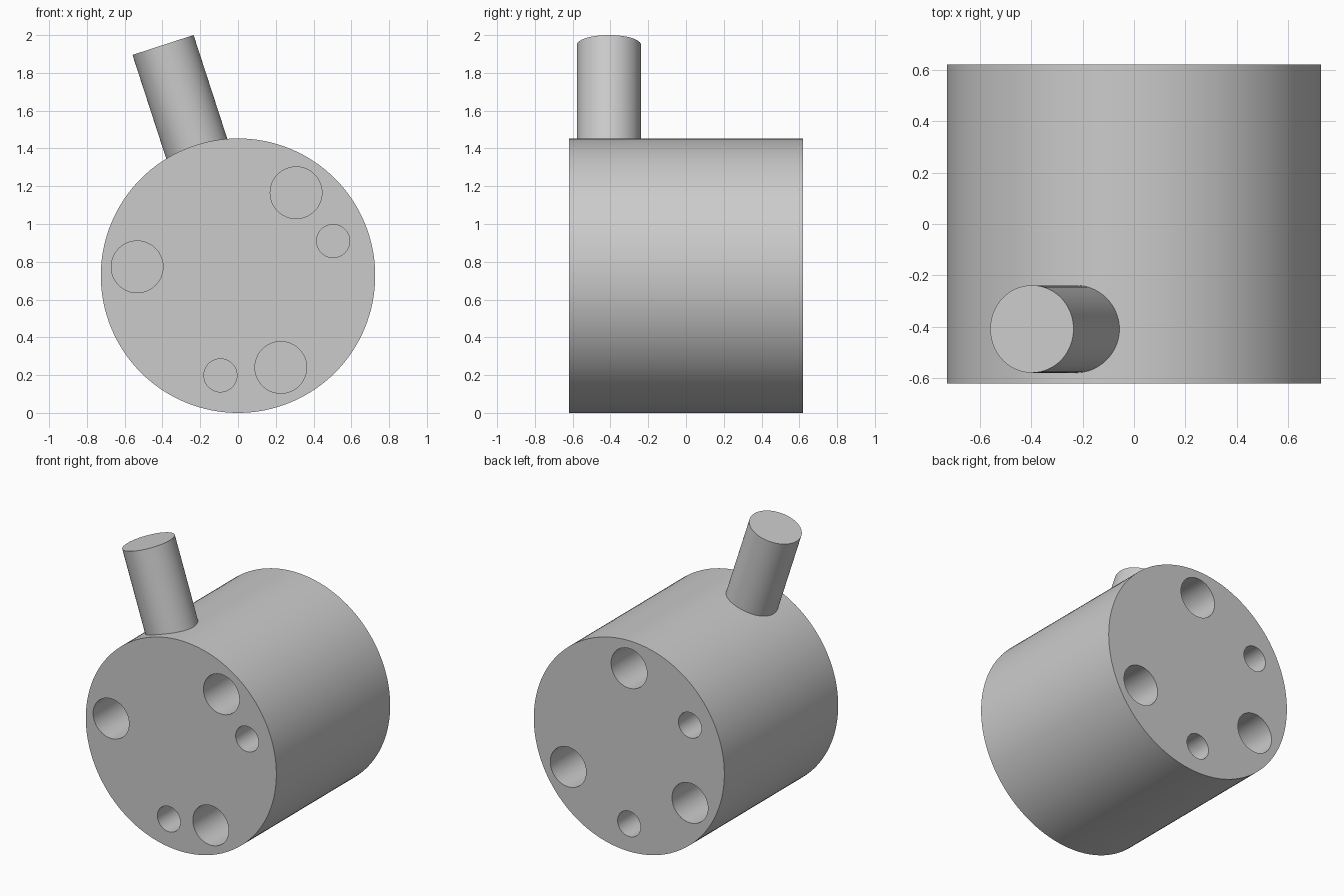
import bpy, bmesh, math
from mathutils import Matrix, Vector

if "Cube" in bpy.data.objects:
    bpy.data.objects.remove(bpy.data.objects["Cube"])

R, HALF = 0.7265, 0.62          # body radius, half length
PITCH, DEPTH = 0.536, 0.5       # hole circle radius, hole depth
BIG, SMALL = 0.137, 0.0875      # hole radii

grey = bpy.data.materials.new("plain grey")
grey.diffuse_color = (0.6, 0.6, 0.6, 1)
grey.use_nodes = True
grey.node_tree.nodes["Principled BSDF"].inputs["Base Color"].default_value = grey.diffuse_color


def add_cylinder(bm, start, end, radius, sides):
    start, end = Vector(start), Vector(end)
    axis = end - start
    rot = axis.to_track_quat('Z', 'Y').to_matrix().to_4x4()
    bmesh.ops.create_cone(bm, cap_ends=True, segments=sides, radius1=radius,
                          radius2=radius, depth=axis.length,
                          matrix=Matrix.Translation((start + end) / 2) @ rot)


def make_object(name, cylinders):
    bm = bmesh.new()
    for c in cylinders:
        add_cylinder(bm, *c)
    mesh = bpy.data.meshes.new(name)
    bm.to_mesh(mesh)
    bm.free()
    mesh.materials.append(grey)
    ob = bpy.data.objects.new(name, mesh)
    bpy.context.collection.objects.link(ob)
    return ob


def smooth(ob):
    bpy.ops.object.select_all(action='DESELECT')
    ob.select_set(True)
    bpy.context.view_layer.objects.active = ob
    bpy.ops.object.shade_smooth_by_angle(angle=math.radians(30))


# Blind holes: (end of the body, angle in degrees seen from the front, radius)
holes = [(-1, a, BIG) for a in (55, 175, -65)] + [(-1, a, SMALL) for a in (20, -100)]
holes += [(1, a, BIG) for a in (90, -150, -30)] + [(1, a, SMALL) for a in (150, -90)]
cutters = []
for side, angle, radius in holes:
    a = math.radians(angle)
    x, z = PITCH * math.cos(a), R + PITCH * math.sin(a)
    cutters.append(((x, side * (HALF + 0.1), z), (x, side * (HALF - DEPTH), z), radius, 48))
cutter = make_object("hole_cutter", cutters)
cutter.hide_render = True

# Drum body lying along y, with the holes cut into both ends
body = make_object("drum_body", [((0, -HALF, R), (0, HALF, R), R, 128)])
mod = body.modifiers.new("holes", 'BOOLEAN')
mod.operation, mod.solver, mod.object = 'DIFFERENCE', 'EXACT', cutter
bpy.context.view_layer.objects.active = body
body.select_set(True)
bpy.ops.object.modifier_apply(modifier=mod.name)
bpy.data.objects.remove(cutter)
smooth(body)

# Radial peg leaning to the left near the front
tilt = math.radians(18)
out = Vector((-math.sin(tilt), 0, math.cos(tilt)))
base = Vector((0, -0.408, R))
peg = make_object("radial_peg", [(base + out * 0.65, base + out * 1.284, 0.17, 64)])
smooth(peg)
